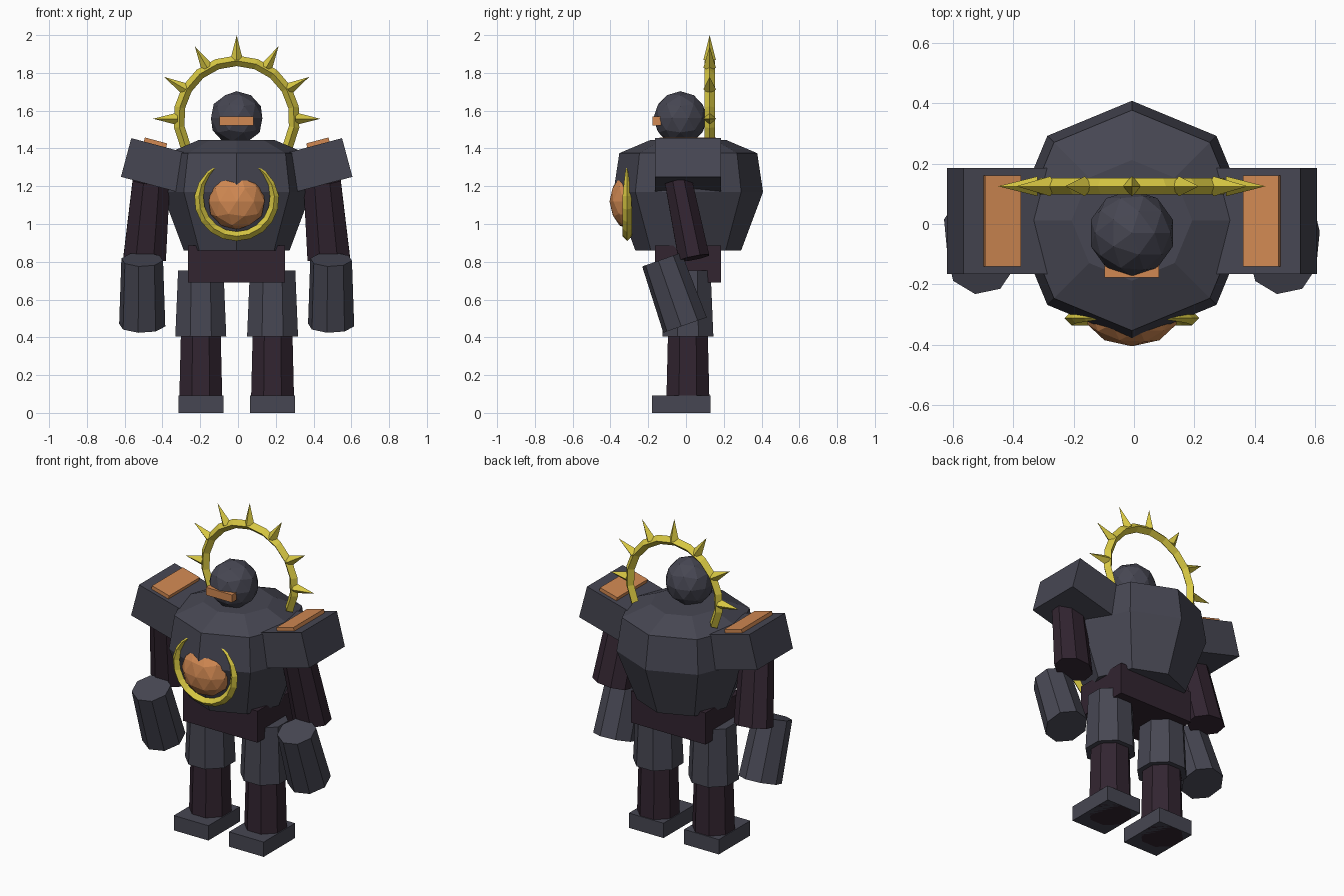
import bpy, bmesh
from math import sin, cos, pi, radians
from mathutils import Vector, Matrix

cube = bpy.data.objects.get("Cube")
if cube:
    bpy.data.objects.remove(cube)

AXIS = -0.007  # centre line of the body


def material(name, rgb):
    m = bpy.data.materials.new(name)
    m.use_nodes = True
    m.diffuse_color = (*rgb, 1)
    m.node_tree.nodes["Principled BSDF"].inputs["Base Color"].default_value = (*rgb, 1)
    return m


ARMOUR = material("slate armour", (0.062, 0.062, 0.085))
CLOTH = material("dark plum cloth", (0.032, 0.018, 0.030))
COPPER = material("copper", (0.64, 0.25, 0.085))
GOLD = material("gold", (0.68, 0.57, 0.055))


def finish(name, bm, mat):
    bmesh.ops.recalc_face_normals(bm, faces=bm.faces)
    me = bpy.data.meshes.new(name)
    bm.to_mesh(me)
    bm.free()
    me.materials.append(mat)
    ob = bpy.data.objects.new(name, me)
    ob.location.x = AXIS
    bpy.context.collection.objects.link(ob)
    return ob


def box(name, centre, size, mat, tilt=0):
    bm = bmesh.new()
    bmesh.ops.create_cube(bm, size=1)
    bm.transform(Matrix.Translation(centre) @ Matrix.Rotation(tilt, 4, 'Y') @ Matrix.Diagonal((*size, 1)))
    return finish(name, bm, mat)


def ball(name, centre, scale, mat):
    bm = bmesh.new()
    bmesh.ops.create_icosphere(bm, subdivisions=2, radius=1)
    bm.transform(Matrix.Translation(centre) @ Matrix.Diagonal((*scale, 1)))
    return finish(name, bm, mat)


def limb(name, low, high, r_low, r_high, mat, sides=8, spin=pi / 8, flat=1):
    """Tapered prism between two points."""
    low, high = Vector(low), Vector(high)
    d = high - low
    turn = Vector((0, 0, 1)).rotation_difference(d).to_matrix().to_4x4()
    bm = bmesh.new()
    bmesh.ops.create_cone(bm, cap_ends=True, segments=sides, radius1=r_low, radius2=r_high, depth=d.length)
    bm.transform(Matrix.Translation((low + high) / 2) @ turn
                 @ Matrix.Diagonal((1, flat, 1, 1)) @ Matrix.Rotation(spin, 4, 'Z'))
    return finish(name, bm, mat)


def loft(name, rings, mat):
    bm = bmesh.new()
    loops = [[bm.verts.new(p) for p in ring] for ring in rings]
    n = len(loops[0])
    for a, b in zip(loops, loops[1:]):
        for i in range(n):
            j = (i + 1) % n
            bm.faces.new((a[i], a[j], b[j], b[i]))
    bm.faces.new(loops[0])
    bm.faces.new(loops[-1])
    return finish(name, bm, mat)


def arc(name, centre, radius, start, end, steps, thick, mat):
    """Diamond-section hoop in the xz plane; angles run from straight up."""
    rings = []
    for k in range(steps + 1):
        t = k / steps
        a = radians(start + (end - start) * t)
        out = Vector((sin(a), 0, cos(a)))
        w = thick(t)
        mid = Vector(centre) + out * radius
        side = Vector((0, w, 0))
        rings.append([mid + out * w, mid + side, mid - out * w, mid - side])
    return loft(name, rings, mat)


# Torso and pelvis
profile = [(0.86, 0.28), (1.17, 0.396), (1.375, 0.365), (1.445, 0.2)]
loft("torso", [[(r * cos(i * pi / 4), 0.012 + r * sin(i * pi / 4), z) for i in range(8)]
               for z, r in profile], ARMOUR)
box("pelvis", (0, 0.01, 0.788), (0.514, 0.35, 0.196), CLOTH)

# Head and visor
ball("head", (0, -0.03, 1.56), (0.143, 0.143, 0.143), ARMOUR)
box("visor", (0, -0.155, 1.545), (0.18, 0.046, 0.048), COPPER)

# Chest emblem and its open wreath
ball("chest_orb", (0, -0.3, 1.12), (0.155, 0.105, 0.15), COPPER)
arc("chest_wreath", (0, -0.312, 1.135), 0.2, 30, 330, 16,
    lambda t: 0.004 + 0.021 * min(1, 5 * min(t, 1 - t)), GOLD)

# Spiked halo
HALO = Vector((0, 0.125, 1.557))
arc("halo", HALO, 0.307, -118, 118, 12, lambda t: 0.028, GOLD)
for k in range(-3, 4):
    out = Vector((sin(k * pi / 6), 0, cos(k * pi / 6)))
    limb(f"halo_spike_{k + 4}", HALO + out * 0.312, HALO + out * 0.443, 0.033, 0, GOLD, 4, 0)

# Arms and legs
for s, side in ((1, "left"), (-1, "right")):
    tilt = radians(-15) * s
    box(side + "_shoulder", (s * 0.4375, 0.01, 1.3125), (0.306, 0.35, 0.212), ARMOUR, tilt)
    box(side + "_shoulder_plate", (s * 0.432, 0.01, 1.423), (0.122, 0.3, 0.04), COPPER, tilt)
    limb(side + "_upper_arm", (s * 0.487, 0.042, 0.82), (s * 0.452, -0.04, 1.225),
         0.122, 0.107, CLOTH, flat=0.73)
    limb(side + "_forearm", (s * 0.5, -0.005, 0.465), (s * 0.5, -0.128, 0.812),
         0.124, 0.112, ARMOUR, spin=radians(35))
    limb(side + "_thigh", (s * 0.19, 0.01, 0.405), (s * 0.19, 0.01, 0.755), 0.146, 0.13, ARMOUR)
    limb(side + "_shin", (s * 0.19, 0.01, 0), (s * 0.19, 0.01, 0.42), 0.125, 0.114, CLOTH)
    box(side + "_foot", (s * 0.19, -0.025, 0.046), (0.238, 0.308, 0.092), ARMOUR)
